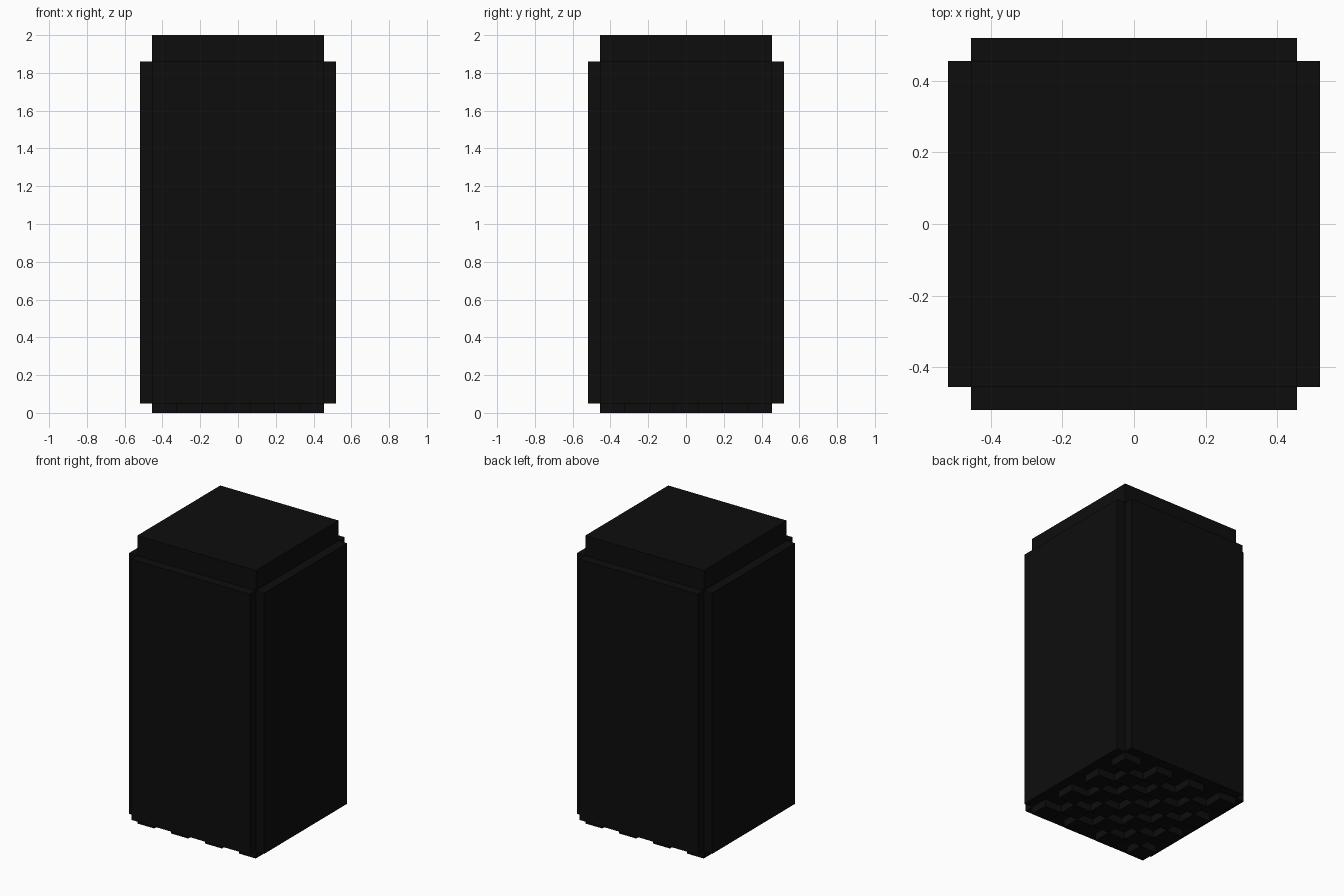
import bpy
import bmesh
from math import radians
from mathutils import Matrix, Vector

cube = bpy.data.objects.get("Cube")
if cube:
    bpy.data.objects.remove(cube, do_unlink=True)

HALF = 0.455      # half width of the core
OUTER = 0.52      # outer face of the side panels
BASE = 0.05       # underside of core and panels
CELLS = 7         # foot pattern cells per side

black = bpy.data.materials.new("matte_black")
black.use_nodes = True
color = (0.004, 0.004, 0.004, 1)
black.diffuse_color = color
black.node_tree.nodes["Principled BSDF"].inputs["Base Color"].default_value = color


def add_box(bm, low, high):
    low, high = Vector(low), Vector(high)
    matrix = Matrix.Translation((low + high) / 2) @ Matrix.Diagonal((*(high - low), 1))
    bmesh.ops.create_cube(bm, size=1, matrix=matrix)


def make_object(name, boxes):
    bm = bmesh.new()
    for low, high in boxes:
        add_box(bm, low, high)
    mesh = bpy.data.meshes.new(name)
    bm.to_mesh(mesh)
    bm.free()
    mesh.materials.append(black)
    obj = bpy.data.objects.new(name, mesh)
    bpy.context.collection.objects.link(obj)
    return obj


# Central block with the raised cap
make_object("core", [((-HALF, -HALF, BASE), (HALF, HALF, 2))])

# One flat panel on each side
for i, side in enumerate(("front", "left", "back", "right")):
    panel = make_object(side + "_panel",
                        [((-HALF, -OUTER, BASE), (HALF, -HALF, 1.86))])
    panel.rotation_euler.z = radians(90 * i)

# Staggered square feet under the core
step = 2 * HALF / CELLS
feet = []
for i in range(CELLS):
    for j in range(CELLS):
        if (i + j) % 2 == 0:
            x, y = -HALF + i * step, -HALF + j * step
            feet.append(((x, y, 0), (x + step, y + step, BASE)))
make_object("feet", feet)
